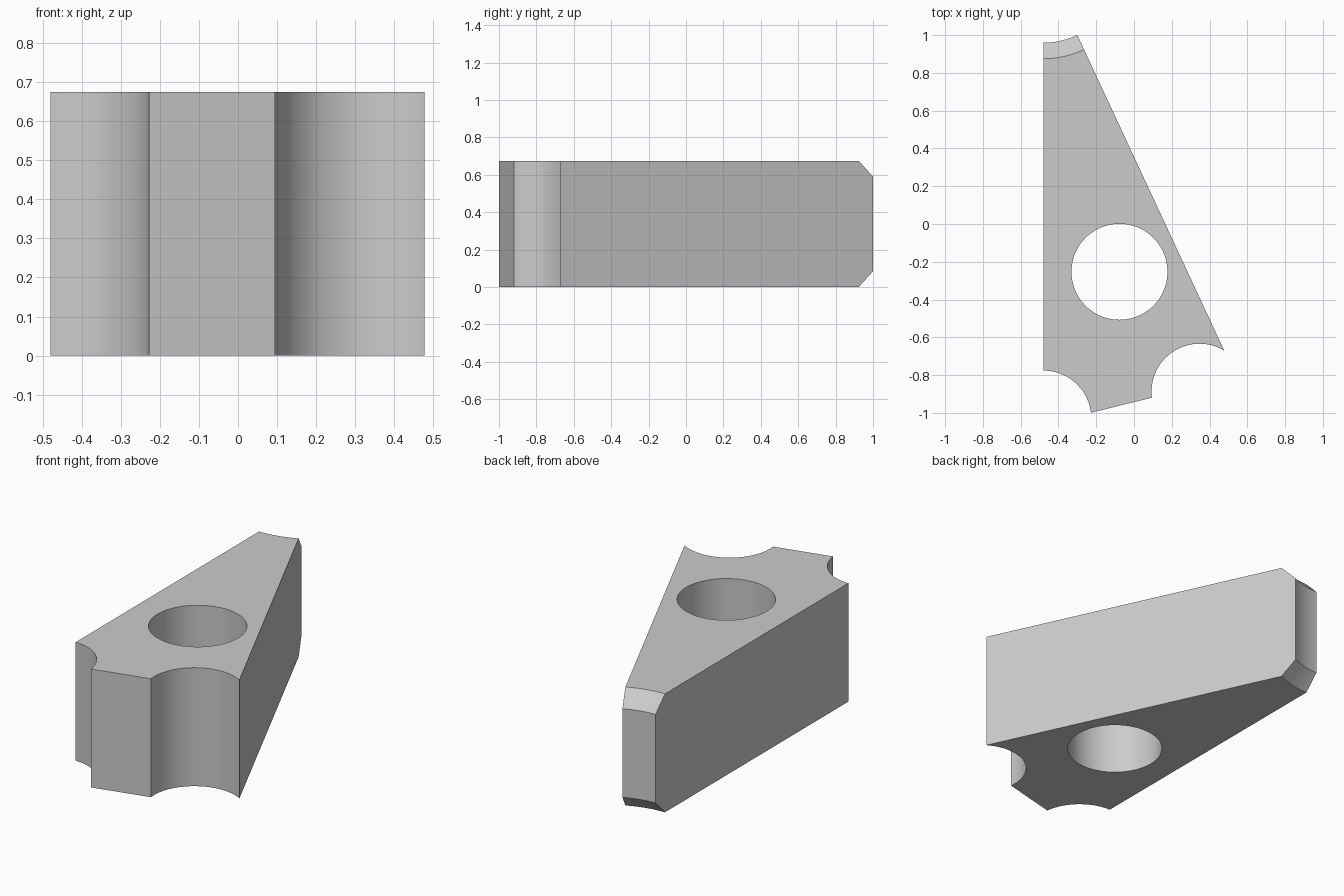
import bpy, bmesh, math

default = bpy.data.objects.get("Cube")
if default:
    bpy.data.objects.remove(default, do_unlink=True)

HEIGHT, CHAMFER = 0.675, 0.085

grey = bpy.data.materials.new("plain grey")
grey.use_nodes = True
grey.diffuse_color = (0.6, 0.6, 0.6, 1)
grey.node_tree.nodes["Principled BSDF"].inputs["Base Color"].default_value = (0.6, 0.6, 0.6, 1)


def add_object(name, bm):
    bmesh.ops.recalc_face_normals(bm, faces=bm.faces)
    mesh = bpy.data.meshes.new(name)
    bm.to_mesh(mesh)
    bm.free()
    mesh.materials.append(grey)
    obj = bpy.data.objects.new(name, mesh)
    bpy.context.collection.objects.link(obj)
    return obj


def lathe(name, x, y, profile, sides=128):
    """Solid of revolution about a vertical axis, from (radius, z) pairs."""
    bm = bmesh.new()
    rings = []
    for r, z in profile:
        rings.append([bm.verts.new((x + r * math.cos(a), y + r * math.sin(a), z))
                      for a in (math.tau * i / sides for i in range(sides))])
    for low, high in zip(rings, rings[1:]):
        for i in range(sides):
            j = (i + 1) % sides
            bm.faces.new((low[i], low[j], high[j], high[i]))
    bm.faces.new(rings[0])
    bm.faces.new(rings[-1])
    obj = add_object(name, bm)
    obj.hide_render = True
    return obj


# Tapered plate, left oversize where the cutters trim it
bm = bmesh.new()
outline = [(-0.48, -1.062), (0.542, -0.808), (-0.393, 1.2), (-0.48, 1.2)]
base = bm.faces.new([bm.verts.new((x, y, 0)) for x, y in outline])
top = bmesh.ops.extrude_face_region(bm, geom=[base])["geom"]
bmesh.ops.translate(bm, vec=(0, 0, HEIGHT),
                    verts=[g for g in top if isinstance(g, bmesh.types.BMVert)])
plate = add_object("tapered_plate", bm)

# Cutters: through hole, two corner scallops, and the chamfered hollow tip
straight = [(0.254, -0.1), (0.254, HEIGHT + 0.1)]
tip_r, over = 0.42, 0.1
cutters = [
    lathe("hole_cutter", -0.077, -0.253, straight),
    lathe("left_scallop_cutter", 0.347, -0.888, straight),
    lathe("right_scallop_cutter", -0.48, -1.03, straight),
    lathe("tip_cutter", -0.48, 1.38, [
        (tip_r + CHAMFER + over, -over), (tip_r, CHAMFER),
        (tip_r, HEIGHT - CHAMFER), (tip_r + CHAMFER + over, HEIGHT + over)]),
]
bpy.ops.object.select_all(action="DESELECT")
bpy.context.view_layer.objects.active = plate
plate.select_set(True)
for cutter in cutters:
    mod = plate.modifiers.new(cutter.name, "BOOLEAN")
    mod.operation = "DIFFERENCE"
    mod.solver = "EXACT"
    mod.object = cutter
    bpy.ops.object.modifier_apply(modifier=mod.name)
    bpy.data.objects.remove(cutter, do_unlink=True)

bpy.ops.object.shade_smooth_by_angle(angle=math.radians(30))
